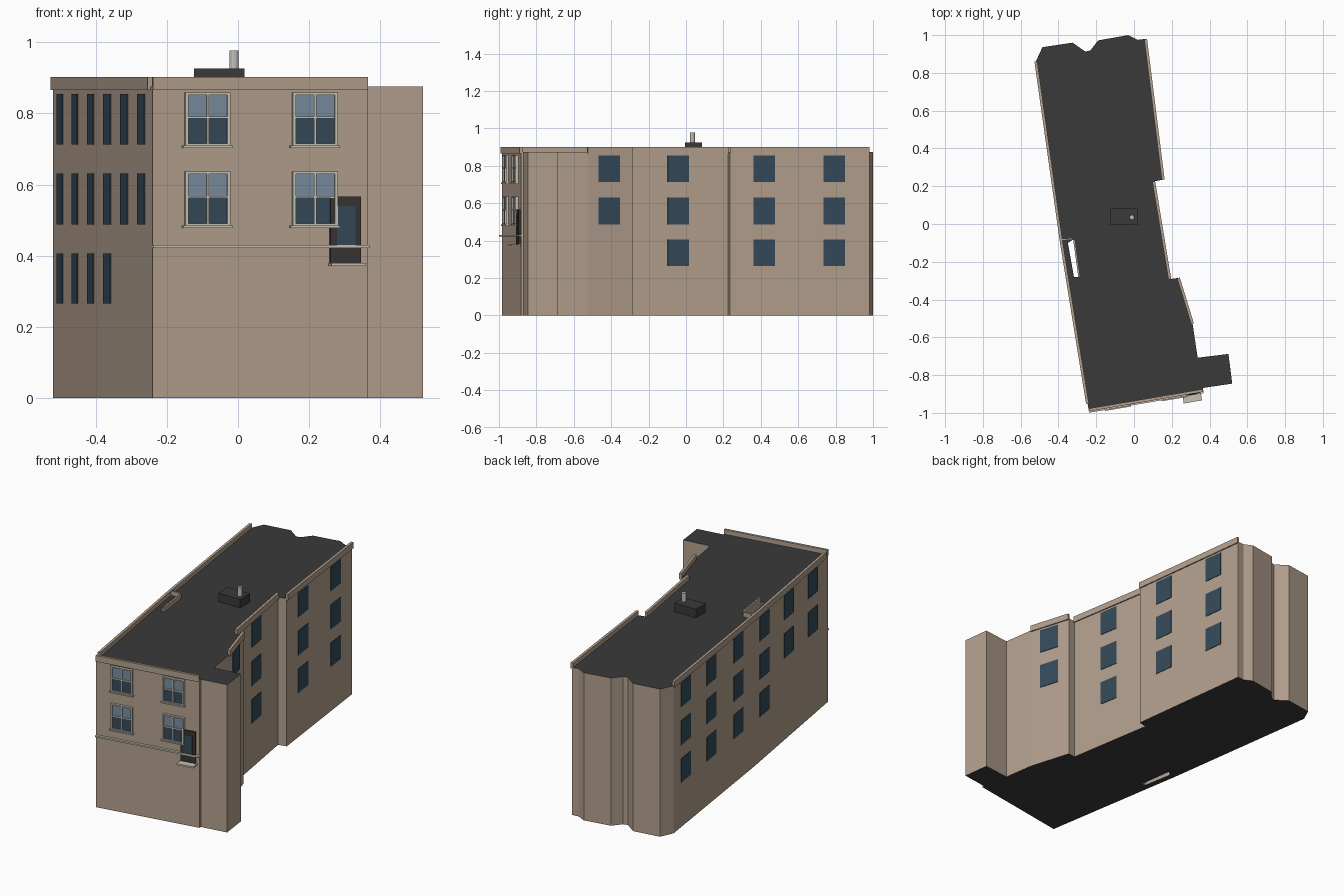
import bpy, bmesh, math
from mathutils import Vector

if "Cube" in bpy.data.objects:
    bpy.data.objects.remove(bpy.data.objects["Cube"])


def mat(name, r, g, b):
    m = bpy.data.materials.new(name)
    m.diffuse_color = (r, g, b, 1)
    m.use_nodes = True
    m.node_tree.nodes["Principled BSDF"].inputs["Base Color"].default_value = m.diffuse_color
    return m


WALL = mat("tan_render", 0.45, 0.35, 0.27)
ROOF = mat("dark_roof", 0.042, 0.042, 0.042)
GLASS = mat("dark_glass", 0.035, 0.068, 0.1)
SKY = mat("pale_glass", 0.19, 0.27, 0.35)
TRIM = mat("cream_trim", 0.58, 0.54, 0.46)
BAY = mat("charcoal", 0.04, 0.036, 0.033)
PIPE = mat("pipe_grey", 0.55, 0.53, 0.48)


def finish(name, bm, *mats):
    bmesh.ops.recalc_face_normals(bm, faces=bm.faces)
    me = bpy.data.meshes.new(name)
    bm.to_mesh(me)
    bm.free()
    for m in mats:
        me.materials.append(m)
    ob = bpy.data.objects.new(name, me)
    bpy.context.collection.objects.link(ob)
    return ob


def add_slab(bm, a, b, z0, z1, d0, d1):
    """Box along the wall line a-b, from depth d0 to d1 outward of the wall."""
    a, b = Vector(a), Vector(b)
    t = (b - a).normalized()
    n = Vector((t.y, -t.x))
    ring = [a + n * d0, b + n * d0, b + n * d1, a + n * d1]
    lo = [bm.verts.new((p.x, p.y, z0)) for p in ring]
    hi = [bm.verts.new((p.x, p.y, z1)) for p in ring]
    bm.faces.new(lo)
    bm.faces.new(hi)
    for i in range(4):
        j = (i + 1) % 4
        bm.faces.new((lo[i], lo[j], hi[j], hi[i]))


def slabs(name, material, items):
    bm = bmesh.new()
    for it in items:
        add_slab(bm, *it)
    return finish(name, bm, material)


# Footprint, counter-clockwise, and the narrow light well
H = 0.875
outline = [(-0.24, -0.985), (0.365, -0.882), (0.365, -0.868), (0.52, -0.845), (0.5, -0.688),
           (0.337, -0.708), (0.31, -0.527), (0.236, -0.285), (0.19, -0.292), (0.105, 0.225),
           (0.155, 0.235), (0.062, 0.98), (0.02, 0.975), (-0.03, 1.0), (-0.19, 0.972),
           (-0.23, 0.92), (-0.257, 0.912), (-0.325, 0.96), (-0.485, 0.936), (-0.52, 0.86),
           (-0.387, -0.085)]
well = [(-0.35, -0.1), (-0.322, -0.083), (-0.295, -0.28), (-0.318, -0.28)]

# Main block: roof and underside dark, walls tan
bm = bmesh.new()
for loop in (outline, well):
    vs = [bm.verts.new((x, y, 0)) for x, y in loop]
    for i, v in enumerate(vs):
        bm.edges.new((v, vs[(i + 1) % len(vs)]))
bmesh.ops.triangle_fill(bm, use_beauty=True, edges=bm.edges[:], normal=(0, 0, 1))
ext = bmesh.ops.extrude_face_region(bm, geom=bm.faces[:], use_keep_orig=True)
bmesh.ops.translate(bm, vec=(0, 0, H), verts=[g for g in ext["geom"] if isinstance(g, bmesh.types.BMVert)])
for f in bm.faces:
    f.normal_update()
    f.material_index = 1 if abs(f.normal.z) > 0.5 else 0
finish("building_block", bm, WALL, ROOF)

# Wall lines
FRONT = (outline[0], outline[1])
LEFT_A, LEFT_B = (outline[19], outline[20]), (outline[20], (-0.247, -0.95))
RIGHT_A, RIGHT_B, RIGHT_C = [(outline[i], outline[i + 1]) for i in (6, 8, 10)]

# Parapets
slabs("parapets", WALL, [(*w, 0.866, 0.902, -0.008, 0.007)
                         for w in (FRONT, LEFT_A, LEFT_B, RIGHT_A, RIGHT_B, RIGHT_C)])
slabs("well_parapet", WALL, [(well[2], well[1], 0.866, 0.902, 0, 0.01),
                             (well[1], (-0.385, -0.088), 0.866, 0.902, 0, 0.01)])


def at(wall, axis, value):
    """Point on a wall line at a given x (axis 0) or y (axis 1)."""
    a, b = Vector(wall[0]), Vector(wall[1])
    return a.lerp(b, (value - a[axis]) / (b[axis] - a[axis]))


# Plain side windows: (wall, y centre, rows)
ROWS = [(0.713, 0.855), (0.487, 0.631), (0.265, 0.406)]
side = [(RIGHT_A, -0.411, 2), (RIGHT_B, -0.041, 3), (RIGHT_C, 0.418, 3), (RIGHT_C, 0.793, 3),
        (LEFT_A, 0.717, 3), (LEFT_A, 0.418, 3), (LEFT_A, 0.1, 3),
        (LEFT_B, -0.21, 3), (LEFT_B, -0.505, 2), (LEFT_B, -0.8, 2)]
items = []
for wall, y, rows in side:
    s = 0.057 if wall[1][1] > wall[0][1] else -0.057
    for z0, z1 in ROWS[:rows]:
        items.append((at(wall, 1, y - s), at(wall, 1, y + s), z0, z1, -0.003, 0.003))
slabs("side_windows", GLASS, items)


def front(x0, x1, z0, z1, d0, d1):
    return (at(FRONT, 0, x0), at(FRONT, 0, x1), z0, z1, d0, d1)


# Front sash windows
frames, lower, upper, sills = [], [], [], []
for x0 in (-0.15, 0.152):
    x1, xm = x0 + 0.127, x0 + 0.0635
    for z0, z1 in ((0.71, 0.859), (0.485, 0.637)):
        zm = (z0 + z1) / 2 + 0.004
        w = 0.009
        frames += [front(x0, x0 + w, z0, z1, -0.002, 0.014), front(x1 - w, x1, z0, z1, -0.002, 0.014),
                   front(x0 + w, x1 - w, z1 - 0.007, z1, -0.002, 0.014),
                   front(x0 + w, x1 - w, z0, z0 + 0.006, -0.002, 0.014),
                   front(xm - 0.003, xm + 0.003, z0, z1, -0.002, 0.011),
                   front(x0 + w, x1 - w, zm - 0.003, zm + 0.003, -0.002, 0.011)]
        lower.append(front(x0 + w, x1 - w, z0, zm, -0.002, 0.005))
        upper.append(front(x0 + w, x1 - w, zm, z1, -0.002, 0.006))
        sills.append(front(x0 - 0.007, x1 + 0.005, z0 - 0.007, z0, -0.002, 0.019))
slabs("sash_frames", TRIM, frames)
slabs("lower_sash_glass", GLASS, lower)
slabs("upper_sash_glass", SKY, upper)
slabs("window_sills", TRIM, sills)

# String course, dark bay window and its deep sill
slabs("string_course", TRIM, [front(-0.24, 0.367, 0.421, 0.43, -0.002, 0.014)])
slabs("bay_surround", BAY, [front(0.258, 0.345, 0.38, 0.566, -0.002, 0.0095)])
slabs("bay_glass", GLASS, [front(0.277, 0.328, 0.43, 0.54, 0.008, 0.0115)])
slabs("bay_sill", TRIM, [front(0.255, 0.352, 0.371, 0.38, -0.002, 0.05)])

# Roof box and flue
slabs("roof_box", ROOF, [((-0.124, -0.005), (0.018, -0.005), 0.87, 0.926, -0.09, 0)])
bm = bmesh.new()
bmesh.ops.create_cone(bm, cap_ends=True, segments=12, radius1=0.0125, radius2=0.0125, depth=0.055)
bmesh.ops.translate(bm, vec=(-0.011, 0.035, 0.95), verts=bm.verts)
finish("roof_flue", bm, PIPE)
